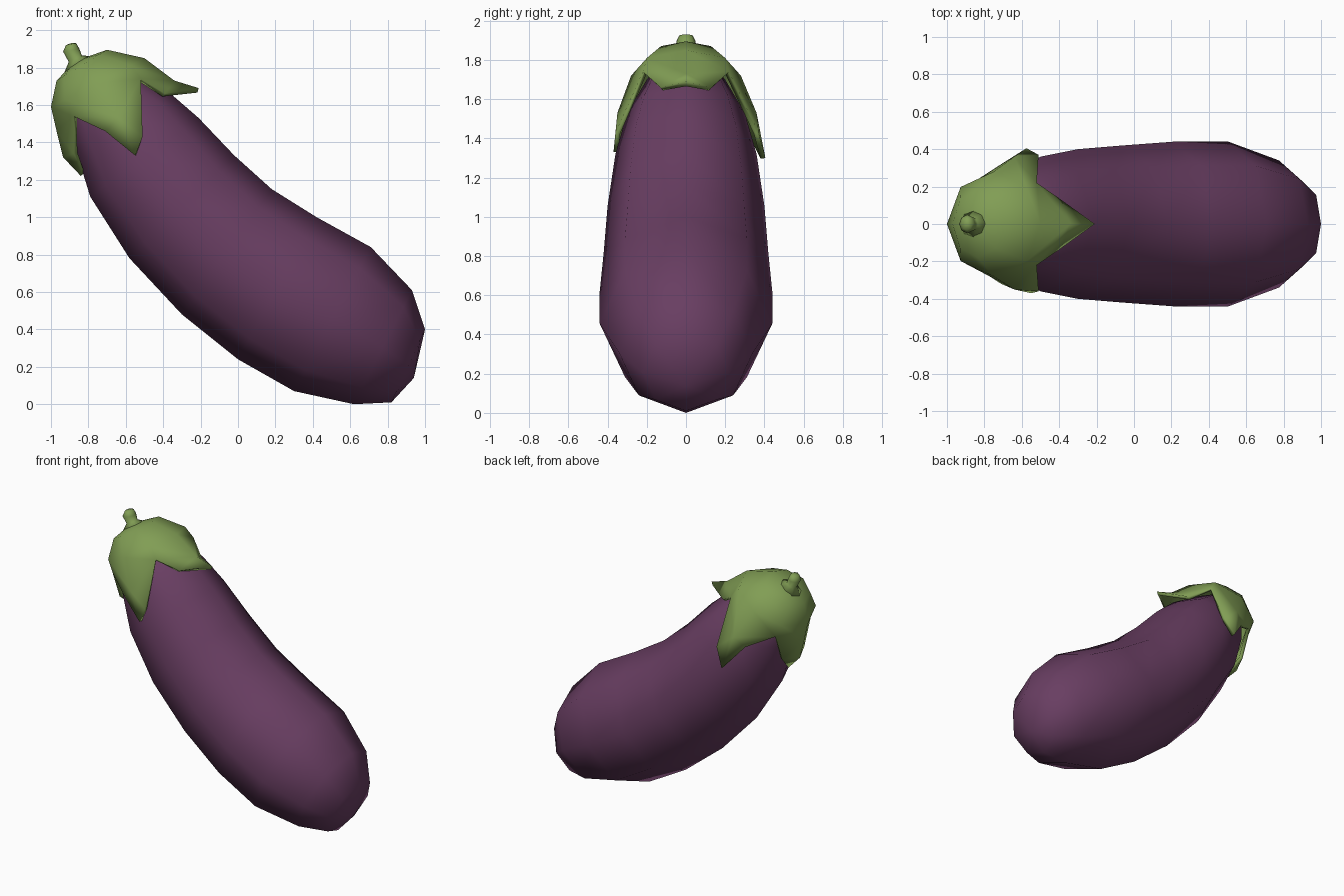
import bpy, bmesh, math
from mathutils import Vector

if "Cube" in bpy.data.objects:
    bpy.data.objects.remove(bpy.data.objects["Cube"])

SIDES = 8


def material(name, rgb):
    m = bpy.data.materials.new(name)
    m.diffuse_color = (*rgb, 1)
    m.use_nodes = True
    m.node_tree.nodes["Principled BSDF"].inputs["Base Color"].default_value = m.diffuse_color
    return m


purple = material("purple skin", (0.14, 0.048, 0.122))
green = material("green leaf", (0.22, 0.34, 0.09))


def finish(bm, name, mat):
    bmesh.ops.recalc_face_normals(bm, faces=bm.faces)
    me = bpy.data.meshes.new(name)
    bm.to_mesh(me)
    bm.free()
    for p in me.polygons:
        p.use_smooth = True
    me.materials.append(mat)
    ob = bpy.data.objects.new(name, me)
    bpy.context.collection.objects.link(ob)
    return ob


def loft(name, rings, start, end, mat):
    """Elliptical rings given by lower (x,z), upper (x,z) and half width in y."""
    bm = bmesh.new()
    loops = []
    for lo, up, w in rings:
        lo, up = Vector((lo[0], 0, lo[1])), Vector((up[0], 0, up[1]))
        mid, half = (lo + up) / 2, (up - lo) / 2
        loops.append([bm.verts.new(mid + half * math.cos(a) + Vector((0, w * math.sin(a), 0)))
                      for a in (2 * math.pi * i / SIDES for i in range(SIDES))])
    for a, b in zip(loops, loops[1:]):
        for i in range(SIDES):
            j = (i + 1) % SIDES
            bm.faces.new((a[i], a[j], b[j], b[i]))
    for loop, tip in ((loops[0], start), (loops[-1], end)):
        t = bm.verts.new((tip[0], 0, tip[1]))
        for i in range(SIDES):
            bm.faces.new((loop[i], loop[(i + 1) % SIDES], t))
    return finish(bm, name, mat)


# Curved fruit body
loft("fruit_body", [
    ((-0.91, 1.60), (-0.60, 1.80), 0.20),
    ((-0.88, 1.40), (-0.36, 1.66), 0.30),
    ((-0.79, 1.11), (-0.21, 1.53), 0.36),
    ((-0.58, 0.78), (-0.02, 1.33), 0.40),
    ((-0.30, 0.48), (0.18, 1.15), 0.42),
    ((0.00, 0.24), (0.42, 1.00), 0.44),
    ((0.30, 0.07), (0.71, 0.84), 0.44),
    ((0.62, 0.00), (0.93, 0.61), 0.34),
    ((0.82, 0.01), (1.00, 0.40), 0.22),
], (-0.82, 1.76), (0.94, 0.14), purple)

# Short stem with a knobbed end
loft("stem", [
    ((-0.93, 1.77), (-0.78, 1.86), 0.08),
    ((-0.905, 1.83), (-0.835, 1.865), 0.04),
    ((-0.935, 1.885), (-0.848, 1.90), 0.05),
    ((-0.92, 1.92), (-0.865, 1.93), 0.035),
], (-0.84, 1.79), (-0.893, 1.93), green)

# Leafy cap: order round the ring is top, back-top, back, back-bottom, bottom, ...
bm = bmesh.new()


def ellipse(lo, up, w):
    mid = Vector(((lo[0] + up[0]) / 2, 0, (lo[1] + up[1]) / 2))
    half = Vector((up[0], 0, up[1])) - mid
    return [bm.verts.new(mid + half * math.cos(k * math.pi / 4)
                         + Vector((0, w * math.sin(k * math.pi / 4), 0))) for k in range(8)]


ring_a = ellipse((-0.97, 1.73), (-0.70, 1.895), 0.18)
ring_b = ellipse((-1.00, 1.59), (-0.50, 1.85), 0.28)
ring_c = [bm.verts.new(p) for p in (
    (-0.34, 0, 1.73), (-0.52, 0.22, 1.74), (-0.64, 0.36, 1.53), (-0.88, 0.21, 1.54),
    (-0.97, 0, 1.46), (-0.88, -0.21, 1.54), (-0.64, -0.35, 1.53), (-0.52, -0.22, 1.74))]
pole = bm.verts.new((-0.87, 0, 1.835))
for i in range(8):
    j = (i + 1) % 8
    bm.faces.new((pole, ring_a[i], ring_a[j]))
    bm.faces.new((ring_a[i], ring_b[i], ring_b[j], ring_a[j]))
    bm.faces.new((ring_b[i], ring_c[i], ring_c[j], ring_b[j]))

# Four pointed lobes: ring index, margin before, tip, margin after
for i, m1, tip, m2 in (
        (0, (-0.39, -0.13, 1.66), (-0.21, 0, 1.69), (-0.39, 0.13, 1.66)),
        (2, (-0.51, 0.37, 1.43), (-0.575, 0.405, 1.30), (-0.71, 0.32, 1.46)),
        (4, (-0.88, 0.13, 1.34), (-0.84, 0, 1.22), (-0.88, -0.13, 1.34)),
        (6, (-0.71, -0.32, 1.46), (-0.55, -0.37, 1.33), (-0.51, -0.36, 1.43))):
    a, t, b = (bm.verts.new(p) for p in (m1, tip, m2))
    c = ring_c[i]
    if i == 4:  # rounded back of the lower lobe
        mid = bm.verts.new((-0.935, 0, 1.32))
        bm.faces.new((c, a, mid))
        bm.faces.new((c, mid, b))
        bm.faces.new((mid, a, t))
        bm.faces.new((mid, t, b))
    else:
        bm.faces.new((c, a, t))
        bm.faces.new((c, t, b))
    bm.faces.new((c, ring_c[i - 1], a))
    bm.faces.new((c, b, ring_c[i + 1]))
cap = finish(bm, "leaf_cap", green)
thick = cap.modifiers.new("thickness", 'SOLIDIFY')
thick.thickness = 0.025
thick.offset = -1
